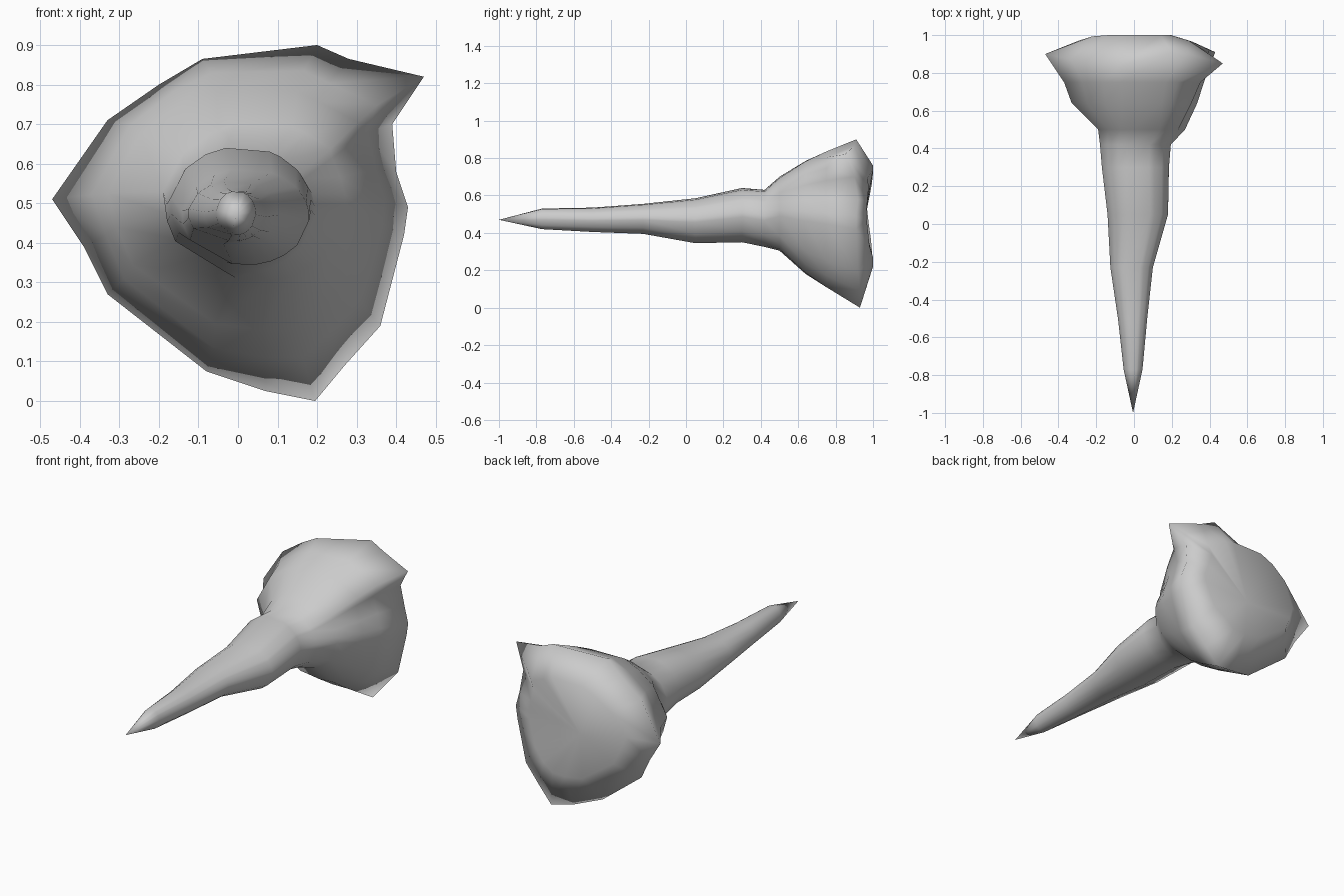
import bpy, bmesh
from math import atan2, cos, sin

if "Cube" in bpy.data.objects:
    bpy.data.objects.remove(bpy.data.objects["Cube"])

# Widest outline of the flared head: x, z, y
RIM = [(-.47, .51, .9), (-.33, .71, .87), (-.20, .80, .86), (-.09, .865, .83), (.2, .9, .91),
       (.28, .865, .9), (.47, .82, .85), (.39, .70, .9), (.40, .58, .92),
       (.43, .49, .91), (.42, .42, .91), (.36, .19, .92), (.27, .09, .93),
       (.195, 0, .93), (.07, .025, .91), (-.08, .075, .86), (-.33, .27, .87),
       (-.39, .39, .88)]
ANGLES = [atan2(z - .45, x) for x, z, y in RIM]

# Cross-sections: y, x min, x max, z min, z max, blend from round to rim outline
SECTIONS = [
    (-.77, -.055, .045, .42, .53, 0),
    (-.5, -.085, .07, .405, .535, 0),
    (-.23, -.125, .10, .395, .555, 0),
    (.05, -.14, .18, .345, .585, 0),
    (.3, -.17, .185, .35, .64, 0),
    (.42, -.18, .195, .325, .63, 0),
    (.5, -.19, .27, .305, .70, .2),
    (.64, -.33, .335, .18, .785, .4),
    (.75, -.37, .37, .11, .835, .55),
]


def fit(values, lo, hi):
    a, b = min(values), max(values)
    return [lo + (v - a) / (b - a) * (hi - lo) for v in values]


def section(y, x0, x1, z0, z1, w):
    us = [(1 - w) * cos(a) + w * r[0] / .47 for a, r in zip(ANGLES, RIM)]
    vs = [(1 - w) * sin(a) + w * (r[1] - .45) / .45 for a, r in zip(ANGLES, RIM)]
    return [(x, y, z) for x, z in zip(fit(us, x0, x1), fit(vs, z0, z1))]


rings = [section(*s) for s in SECTIONS]
rings.append([(x, y, z) for x, z, y in RIM])
# Rounded back lip, a little lower at the sides
lip = section(1, -.30, .31, .22, .76, .5)
rings.append([(x, 1 - .32 * max(0, abs(x) - .2), z) for x, y, z in lip])

bm = bmesh.new()
loops = [[bm.verts.new(p) for p in r] for r in rings]
n = len(RIM)
for a, b in zip(loops, loops[1:]):
    for i in range(n):
        j = (i + 1) % n
        bm.faces.new((a[i], a[j], b[j], b[i]))
# Pointed tip and centre of the shallow dished back
for loop, p in ((loops[0], (-.005, -1, .47)), (loops[-1], (0, .95, .46))):
    c = bm.verts.new(p)
    for i in range(n):
        bm.faces.new((c, loop[i], loop[(i + 1) % n]))
bmesh.ops.recalc_face_normals(bm, faces=bm.faces[:])
me = bpy.data.meshes.new("flared_spike")
bm.to_mesh(me)
bm.free()
ob = bpy.data.objects.new("flared_spike", me)
bpy.context.collection.objects.link(ob)
for p in me.polygons:
    p.use_smooth = True
